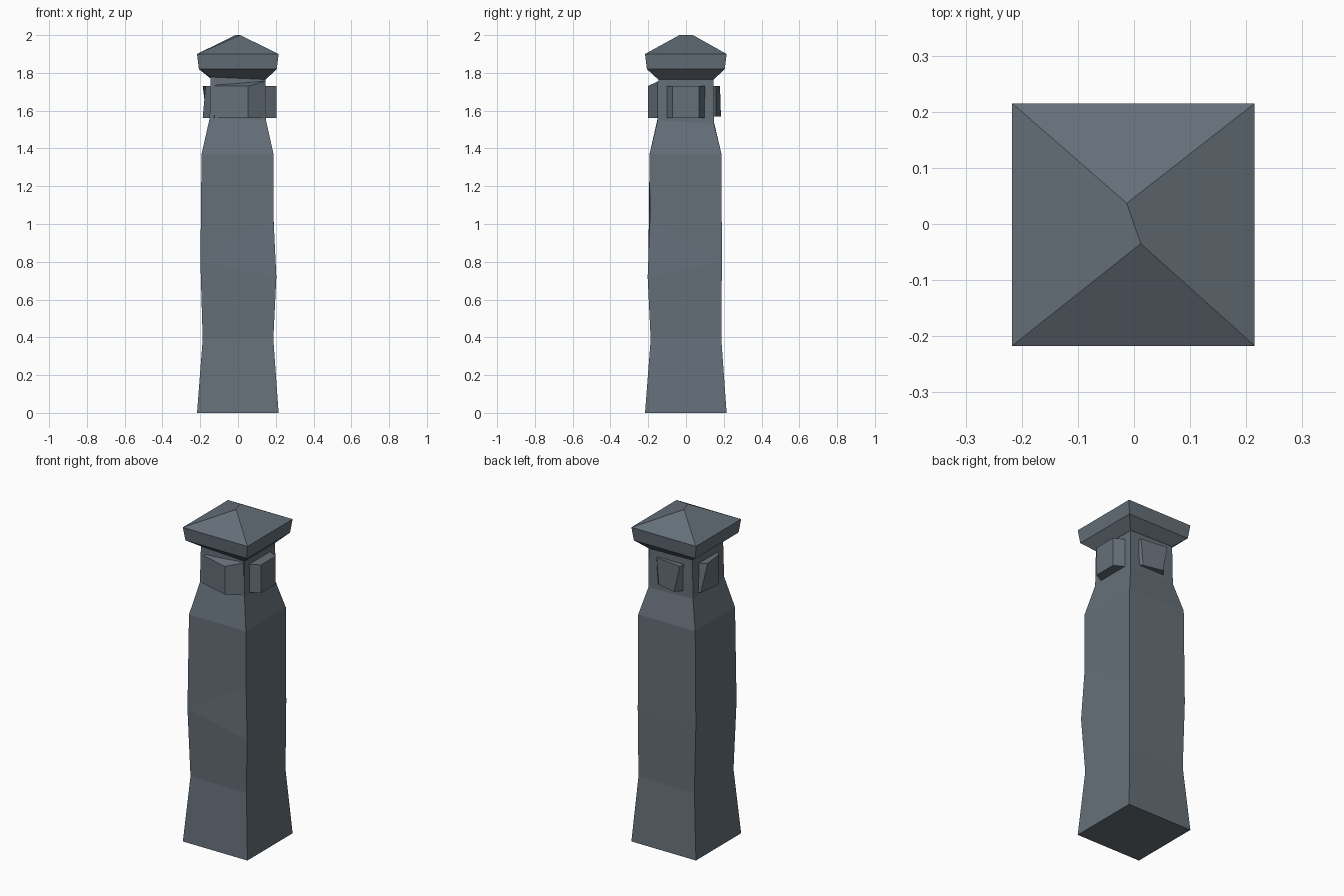
import bpy, bmesh

if "Cube" in bpy.data.objects:
    bpy.data.objects.remove(bpy.data.objects["Cube"])

SIGNS = [(-1, -1), (1, -1), (1, 1), (-1, 1)]


def finish(name, bm):
    bmesh.ops.recalc_face_normals(bm, faces=bm.faces)
    me = bpy.data.meshes.new(name)
    bm.to_mesh(me)
    bm.free()
    ob = bpy.data.objects.new(name, me)
    bpy.context.collection.objects.link(ob)
    m = bpy.data.materials.get("stone") or bpy.data.materials.new("stone")
    m.diffuse_color = (0.13, 0.16, 0.19, 1)
    m.use_nodes = True
    m.node_tree.nodes["Principled BSDF"].inputs["Base Color"].default_value = m.diffuse_color
    me.materials.append(m)


def square(bm, lo, hi, z):
    """Square ring of vertices; z is one height or one per corner."""
    zs = z if isinstance(z, tuple) else (z,) * 4
    return [bm.verts.new((lo if sx < 0 else hi, lo if sy < 0 else hi, h))
            for (sx, sy), h in zip(SIGNS, zs)]


def skin(bm, a, b):
    for i in range(4):
        j = (i + 1) % 4
        bm.faces.new((a[i], a[j], b[j], b[i]))


# tapered shaft and neck, with one chipped front right corner
bm = bmesh.new()
low = [square(bm, -.217, .215, 0), square(bm, -.187, .187, .39)]
mid = square(bm, -.199, .19, (.80, .72, .80, .80))
mid[1].co = (.203, -.203, .72)
high = [square(bm, -.193, .188, 1.37),
        square(bm, -.15, .148, (1.56, 1.55, 1.53, 1.54)),
        square(bm, -.146, .146, 1.78)]
chip = bm.verts.new((.188, -.191, 1.03))
skin(bm, low[0], low[1])
skin(bm, low[1], mid)
top = high[0]
bm.faces.new((mid[0], mid[1], chip))
bm.faces.new((mid[0], chip, top[1], top[0]))
bm.faces.new((mid[1], mid[2], chip))
bm.faces.new((chip, mid[2], top[2], top[1]))
for i, j in ((2, 3), (3, 0)):
    bm.faces.new((mid[i], mid[j], top[j], top[i]))
skin(bm, high[0], high[1])
skin(bm, high[1], high[2])
bm.faces.new(low[0])
bm.faces.new(high[2])
finish("shaft", bm)

# flared cap with a short skewed ridge
bm = bmesh.new()
cap = [square(bm, -.147, .147, (1.778, 1.765, 1.765, 1.772)),
       square(bm, -.207, .205, 1.82), square(bm, -.217, .215, 1.90)]
skin(bm, cap[0], cap[1])
skin(bm, cap[1], cap[2])
bm.faces.new(cap[0])
p = bm.verts.new((.012, -.035, 2))
q = bm.verts.new((-.013, .037, 2))
a, b, c, d = cap[2]
for f in ((a, b, p), (b, c, q, p), (c, d, q), (d, a, p, q)):
    bm.faces.new(f)
finish("cap", bm)


def block(name, turn, bottom, upper):
    """Lantern block: plan points (across, outward), turned onto one side."""
    bm = bmesh.new()

    def ring(pts):
        out = []
        for u, v, z in pts:
            x, y = u, -v
            for _ in range(turn):
                x, y = -y, x
            out.append(bm.verts.new((x, y, z)))
        return out
    lo, hi = ring(bottom), ring(upper)
    n = len(lo)
    for i in range(n):
        j = (i + 1) % n
        bm.faces.new((lo[i], lo[j], hi[j], hi[i]))
    bm.faces.new(lo)
    bm.faces.new(hi)
    finish(name, bm)


# front wedge with a sloping top
block("front_block", 0,
      [(-.14, .14, 1.56), (-.125, .153, 1.56), (.053, .202, 1.56), (.142, .15, 1.56), (.142, .14, 1.56)],
      [(-.10, .14, 1.745), (-.125, .152, 1.73), (.053, .202, 1.73), (.142, .15, 1.755), (.142, .14, 1.76)])
# right block with bevelled sides
right = [(-.105, .14), (-.072, .205), (.068, .205), (.103, .14)]
block("right_block", 1, [(u, v, 1.56) for u, v in right],
      [(u, v, 1.73) for u, v in right])
# shallower skewed blocks on the back and left
block("back_block", 2,
      [(-.09, .14, 1.57), (-.07, .16, 1.57), (.05, .185, 1.57), (.09, .14, 1.57)],
      [(-.09, .14, 1.73), (-.085, .16, 1.73), (.085, .18, 1.73), (.09, .14, 1.73)])
block("left_block", 3,
      [(-.10, .14, 1.56), (-.095, .165, 1.56), (.05, .187, 1.56), (.10, .14, 1.56)],
      [(-.09, .14, 1.73), (-.06, .187, 1.73), (.07, .172, 1.73), (.10, .14, 1.73)])
